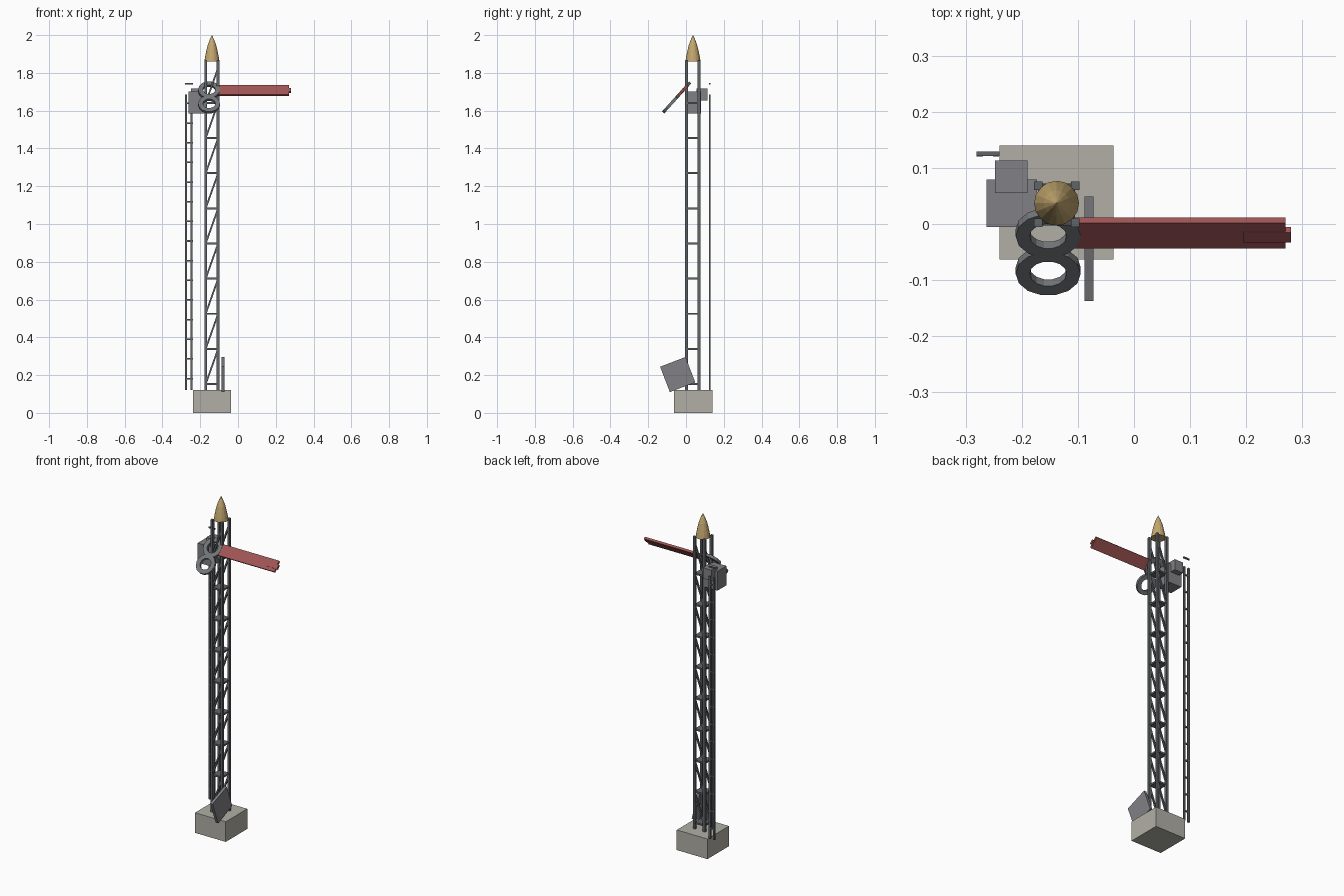
import bpy, math
from mathutils import Vector, Matrix

cube = bpy.data.objects.get("Cube")
if cube:
    bpy.data.objects.remove(cube)


def material(name, rgb):
    m = bpy.data.materials.new(name)
    m.use_nodes = True
    m.diffuse_color = (*rgb, 1)
    m.node_tree.nodes["Principled BSDF"].inputs["Base Color"].default_value = (*rgb, 1)
    return m


STEEL = material("dark steel", (0.12, 0.13, 0.14))
GREY = material("grey paint", (0.22, 0.22, 0.24))
RING = material("ring grey", (0.17, 0.18, 0.19))
STONE = material("concrete", (0.44, 0.43, 0.38))
RED = material("signal red", (0.36, 0.09, 0.09))
GOLD = material("brass", (0.55, 0.39, 0.16))


def mesh(name, verts, faces, mat):
    me = bpy.data.meshes.new(name)
    me.from_pydata(verts, [], faces)
    me.materials.append(mat)
    ob = bpy.data.objects.new(name, me)
    bpy.context.collection.objects.link(ob)
    return ob


def box(name, centre, size, mat, rot=Matrix()):
    sx, sy, sz = (s / 2 for s in size)
    verts = [(x, y, z) for x in (-sx, sx) for y in (-sy, sy) for z in (-sz, sz)]
    faces = [(0, 1, 3, 2), (4, 6, 7, 5), (0, 4, 5, 1),
             (2, 3, 7, 6), (0, 2, 6, 4), (1, 5, 7, 3)]
    ob = mesh(name, verts, faces, mat)
    ob.matrix_world = Matrix.Translation(centre) @ rot
    return ob


def bar(name, a, b, width, mat):
    a, b = Vector(a), Vector(b)
    rot = (b - a).to_track_quat('Z', 'Y').to_matrix().to_4x4()
    return box(name, (a + b) / 2, (width, width, (b - a).length), mat, rot)


def lathe(name, profile, sides, mat, closed=False):
    """Revolve (radius, height) points about z; closed joins last to first."""
    n = len(profile)
    verts = [(r * math.cos(t), r * math.sin(t), z)
             for t in (math.tau * i / sides for i in range(sides)) for r, z in profile]
    faces = []
    for i in range(sides):
        p, q = i * n, (i + 1) % sides * n
        for j in range(n if closed else n - 1):
            k = (j + 1) % n
            faces.append((p + j, q + j, q + k, p + k))
    if not closed:
        faces.append([i * n for i in reversed(range(sides))])
    return mesh(name, verts, faces, mat)


# Concrete foot
box("foundation", (-0.138, 0.038, 0.06), (0.203, 0.203, 0.12), STONE)

# Lattice mast: four legs, level plates and diagonals front and back
MX, MY, HALF = -0.138, 0.035, 0.033
LOW, STEP, LEVELS = 0.153, 0.186, 9
for sx in (-1, 1):
    for sy in (-1, 1):
        x, y = MX + sx * HALF, MY + sy * HALF
        bar("mast_leg", (x, y, 0.12), (x, y, 1.865), 0.015, STEEL)
for i in range(LEVELS):
    z = LOW + STEP * i
    box("mast_plate", (MX, MY, z), (2 * HALF, 2 * HALF, 0.01), STEEL)
    for sy in (-1, 1):
        y = MY + sy * HALF
        bar("mast_diagonal", (MX - HALF, y, z), (MX + HALF, y, z + STEP), 0.009, STEEL)

# Finial
finial = lathe("finial", [(0.04, 0), (0.036, 0.025), (0.03, 0.055), (0.023, 0.085),
                          (0.012, 0.115), (0.0005, 0.14)], 16, GOLD)
finial.location = (MX, 0.037, 1.86)

# Tilted signal arm and spectacle rings share one plane
tilt = Matrix.Rotation(math.radians(-42), 4, 'X')
hub = Vector((-0.153, -0.016, 1.707))
down = tilt.to_3x3() @ Vector((0, 0, -1))
box("signal_arm", (0.08, hub.y, hub.z), (0.38, 0.013, 0.067), RED, tilt)
box("arm_tip", (0.237, hub.y - 0.003, hub.z), (0.086, 0.013, 0.026), RED, tilt)
for i in range(2):
    ring = lathe("spectacle_ring", [(0.033, -0.008), (0.058, -0.008),
                                    (0.058, 0.008), (0.033, 0.008)], 14, RING, True)
    ring.matrix_world = (Matrix.Translation(hub + down * 0.1 * i) @ tilt
                         @ Matrix.Rotation(math.pi / 2, 4, 'X'))

# Machinery housings
box("motor_box", (-0.218, 0.037, 1.644), (0.09, 0.085, 0.116), GREY)
box("relay_box", (-0.219, 0.084, 1.685), (0.058, 0.058, 0.064), GREY)

# Ladder
for x in (-0.275, -0.246):
    box("ladder_rail", (x, 0.125, 0.903), (0.011, 0.009, 1.566), STEEL)
for i in range(16):
    box("ladder_rung", (-0.26, 0.125, 1.742 - 0.104 * i), (0.041, 0.008, 0.008), STEEL)

# Tilted plate at the foot
box("foot_plate", (-0.08, -0.044, 0.203), (0.016, 0.144, 0.144), GREY,
    Matrix.Rotation(math.radians(21), 4, 'X'))
